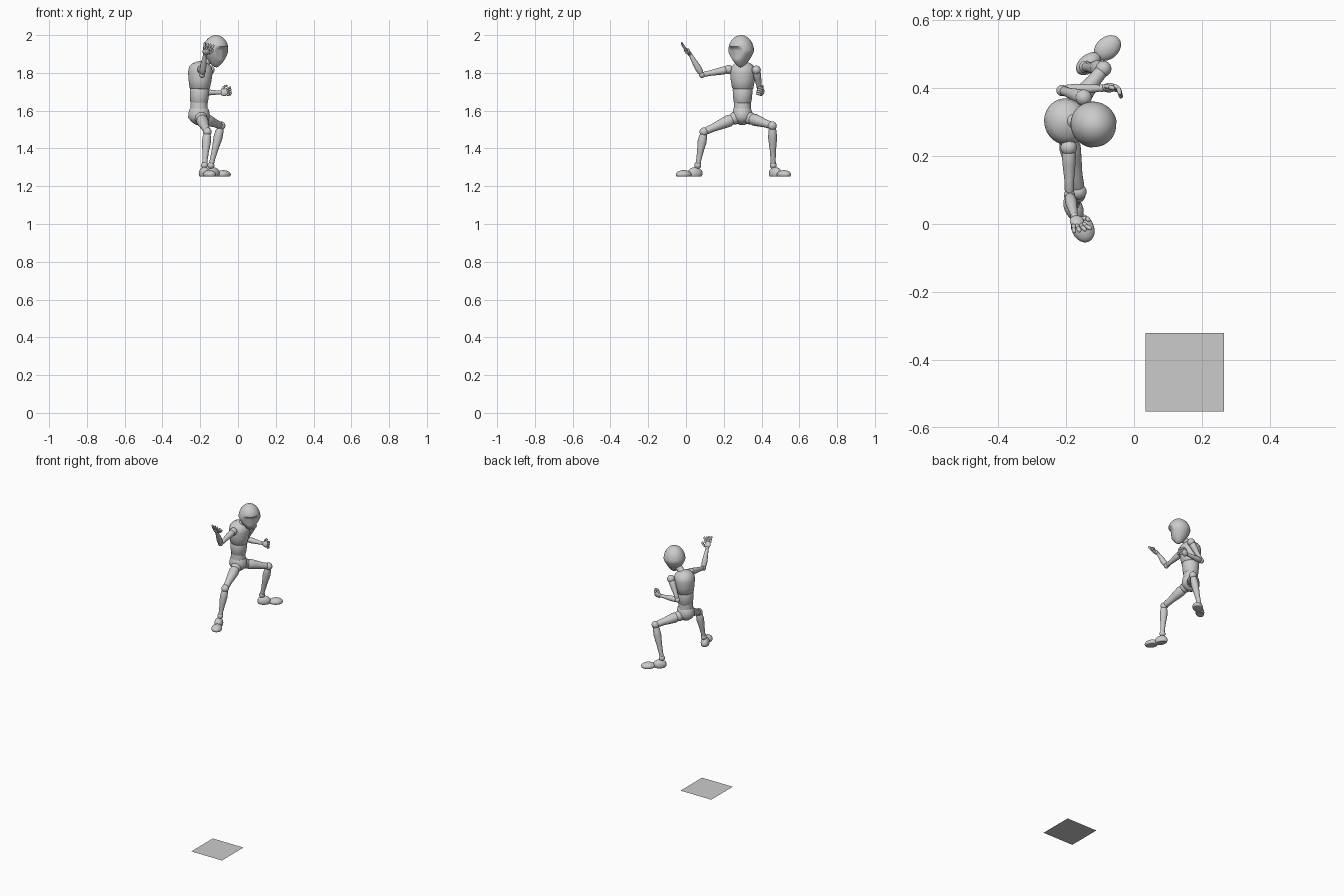
import bpy, bmesh, math
from mathutils import Vector, Matrix

if "Cube" in bpy.data.objects:
    bpy.data.objects.remove(bpy.data.objects["Cube"])

V = Vector


def finish(name, bm, smooth=True):
    bmesh.ops.recalc_face_normals(bm, faces=bm.faces)
    me = bpy.data.meshes.new(name)
    bm.to_mesh(me)
    bm.free()
    ob = bpy.data.objects.new(name, me)
    bpy.context.collection.objects.link(ob)
    if smooth:
        bpy.ops.object.select_all(action='DESELECT')
        ob.select_set(True)
        bpy.context.view_layer.objects.active = ob
        bpy.ops.object.shade_smooth_by_angle(angle=math.radians(45))
    return ob


def lathe(name, p0, p1, profile, squash=1.0, n=24):
    """Round part along p0-p1; profile holds (fraction, radius) pairs."""
    p0, p1 = V(p0), V(p1)
    q = (p1 - p0).to_track_quat('Z', 'Y')
    bm = bmesh.new()
    rings = []
    for t, r in profile:
        c = p0.lerp(p1, t)
        rings.append([bm.verts.new(c + q @ V((r * math.cos(a), squash * r * math.sin(a), 0)))
                      for a in (2 * math.pi * i / n for i in range(n))])
    for a, b in zip(rings, rings[1:]):
        for i in range(n):
            j = (i + 1) % n
            bm.faces.new((a[i], a[j], b[j], b[i]))
    bm.faces.new(rings[0])
    bm.faces.new(rings[-1])
    return finish(name, bm)


def blob(name, c, radii, yaw=0.0, floor=None, seg=24, rot=None):
    """Ellipsoid, optionally turned and flattened at a floor height."""
    bm = bmesh.new()
    bmesh.ops.create_uvsphere(bm, u_segments=seg, v_segments=seg * 2 // 3, radius=1)
    m = rot if rot else Matrix.Rotation(yaw, 4, 'Z')
    bm.transform(Matrix.Translation(c) @ m @ Matrix.Diagonal((*radii, 1)))
    if floor is not None:
        for v in bm.verts:
            v.co.z = max(v.co.z, floor)
        bmesh.ops.remove_doubles(bm, verts=bm.verts, dist=1e-5)
    return finish(name, bm)


def ball(name, c, r):
    return blob(name, c, (r, r, r), seg=18)


# torso: chest, belly, waist and pelvis as stacked turned shapes
lathe("chest", (-.203, .3, 1.715), (-.197, .302, 1.862),
      [(0, .052), (.03, .057), (.3, .064), (.6, .069), (.78, .064), (.9, .047), (.97, .025), (1, .008)], .94, 32)
lathe("belly", (-.206, .299, 1.643), (-.203, .3, 1.718),
      [(0, .045), (.06, .048), (.5, .051), (.9, .053), (1, .05)], .98, 32)
lathe("waist", (-.206, .298, 1.6), (-.206, .299, 1.648), [(0, .046), (.5, .045), (1, .044)], 1, 32)
lathe("pelvis", (-.207, .298, 1.523), (-.206, .298, 1.612),
      [(0, .008), (.08, .024), (.25, .041), (.45, .053), (.7, .052), (.93, .048), (1, .044)], 1.08, 32)
lathe("neck", (-.192, .304, 1.835), (-.14, .296, 1.88), [(0, .025), (.5, .021), (1, .023)])

# head: egg skull with a tapered jaw and a flattened face
bm = bmesh.new()
bmesh.ops.create_uvsphere(bm, u_segments=40, v_segments=28, radius=1)
for v in bm.verts:
    x, y, z = v.co
    if z < 0:
        k = 1 + .38 * z
        x, y = x * k + .12 * z * z, y * (1 + .42 * z)
    plane = .74 + .06 * z
    if z < .35 and x > plane - .22 * abs(y):
        w = min(1, (.35 - z) / .15)
        x += (plane - .22 * abs(y) - x) * w
    v.co = (x * .070, y * .067, z * .085)
bm.transform(Matrix.Translation((-.118, .292, 1.915)) @ Matrix.Rotation(math.radians(-42), 4, 'Z')
             @ Matrix.Rotation(math.radians(4), 4, 'Y'))
finish("head", bm)

# limbs: (shoulder, elbow, wrist) and (hip, knee, ankle)
arms = {"right": ((-.192, .225, 1.818), (-.19, .085, 1.79), (-.175, .022, 1.898)),
        "left": ((-.148, .372, 1.815), (-.212, .393, 1.697), (-.095, .4, 1.696))}
legs = {"right": ((-.195, .258, 1.56), (-.163, .095, 1.488), (-.177, .062, 1.31)),
        "left": ((-.185, .338, 1.56), (-.09, .457, 1.52), (-.143, .462, 1.31))}

for side, (s, e, w) in arms.items():
    ball(side + "_shoulder", s, .024)
    lathe(side + "_upper_arm", s, e, [(.06, .018), (.15, .021), (.35, .019), (.7, .014), (.9, .014), (.95, .011)])
    ball(side + "_elbow", e, .0165)
    lathe(side + "_forearm", e, w, [(.06, .012), (.14, .016), (.35, .0175), (.7, .013), (.95, .010), (1, .009)])
    ball(side + "_wrist", w, .0115)

for side, (h, k, a) in legs.items():
    ball(side + "_hip", h, .033)
    lathe(side + "_thigh", h, k, [(.08, .027), (.2, .032), (.4, .028), (.7, .021), (.9, .02), (.96, .016)])
    ball(side + "_knee", k, .0235)
    lathe(side + "_shin", k, a, [(.06, .017), (.12, .021), (.3, .024), (.6, .017), (.85, .0135), (1, .014)])
    ball(side + "_ankle", a, .0185)

# feet: heel block and toe cap resting at one level
FLOOR = 1.251
for side, heel, toe in (("right", (-.178, .048), (-.151, -.012)), ("left", (-.134, .472), (-.078, .518))):
    yaw = math.atan2(toe[1] - heel[1], toe[0] - heel[0])
    blob(side + "_heel", (*heel, 1.268), (.042, .027, .033), yaw, FLOOR)
    blob(side + "_toes", (*toe, 1.262), (.044, .033, .023), yaw, FLOOR)


def hand(side, wrist, along, across, curl, spread):
    """Palm, four two-part fingers and a thumb."""
    a = V(along).normalized()
    c = (V(across) - a * V(across).dot(a)).normalized()
    n = a.cross(c)
    rot = Matrix((a, c, n)).transposed().to_4x4()
    w = V(wrist)
    blob(side + "_palm", w + a * .022, (.023, .021, .013), rot=rot, seg=18)
    tip = [(0, .0055), (.15, .0068), (.8, .006), (.95, .0045), (1, .002)]
    for i in range(4):
        f = i - 1.5
        p = w + a * .036 + c * f * .0105
        d1 = (a + c * f * spread + n * curl * .5).normalized()
        d2 = (a * (1 - curl) + c * f * spread + n * curl).normalized()
        m = p + d1 * .019
        lathe(f"{side}_finger_{i + 1}_base", p, m, tip, n=12)
        lathe(f"{side}_finger_{i + 1}_tip", m - d1 * .003, m + d2 * .021, tip, n=12)
    p = w + a * .014 + c * .016
    m = p + (a * .5 + c * .7 + n * .3).normalized() * .019
    lathe(side + "_thumb_base", p, m, tip, n=12)
    lathe(side + "_thumb_tip", m, m + (a + n * .4).normalized() * .018, tip, n=12)


hand("right", arms["right"][2], (.022, -.045, .048), (1, .2, -.3), .25, .16)
hand("left", arms["left"][2], (1, .05, .08), (0, .3, 1), .9, .03)

# flat square card on the floor
CX, CY = .15, -.436
bm = bmesh.new()
bmesh.ops.create_grid(bm, x_segments=1, y_segments=1, size=.1155)
bm.transform(Matrix.Translation((CX, CY, 0)))
finish("floor_card", bm, False)


def flat(name, pts, mirror=False):
    """Thin inlay on the card, coordinates in card-centre units."""
    bm = bmesh.new()
    for s in ((1, -1) if mirror else (1,)):
        bm.faces.new([bm.verts.new((CX + .002 + s * x, CY + y, .0008))
                      for x, y in (pts if s == 1 else pts[::-1])])
    finish(name, bm, False)


# simple figure diagram laid on the card
flat("diagram_head", [(-.010, .066), (.010, .066), (.014, .092), (-.014, .092)])
flat("diagram_shoulders", [(-.024, .047), (.024, .047), (.024, .055), (-.024, .055)])
flat("diagram_body", [(-.02, .012), (.02, .012), (.027, .043), (-.027, .043)])
flat("diagram_belt", [(-.031, .003), (.031, .003), (.031, .009), (-.031, .009)])
flat("diagram_arm", [(.03, .045), (.036, .047), (.078, -.012), (.07, -.016)], True)
flat("diagram_hand", [(.07, -.02), (.082, -.012), (.09, -.032), (.084, -.036)], True)
flat("diagram_leg", [(.005, -.01), (.024, -.004), (.032, -.072), (.022, -.072)], True)
flat("diagram_foot", [(.004, -.09), (.042, -.09), (.038, -.076), (.016, -.076)], True)
